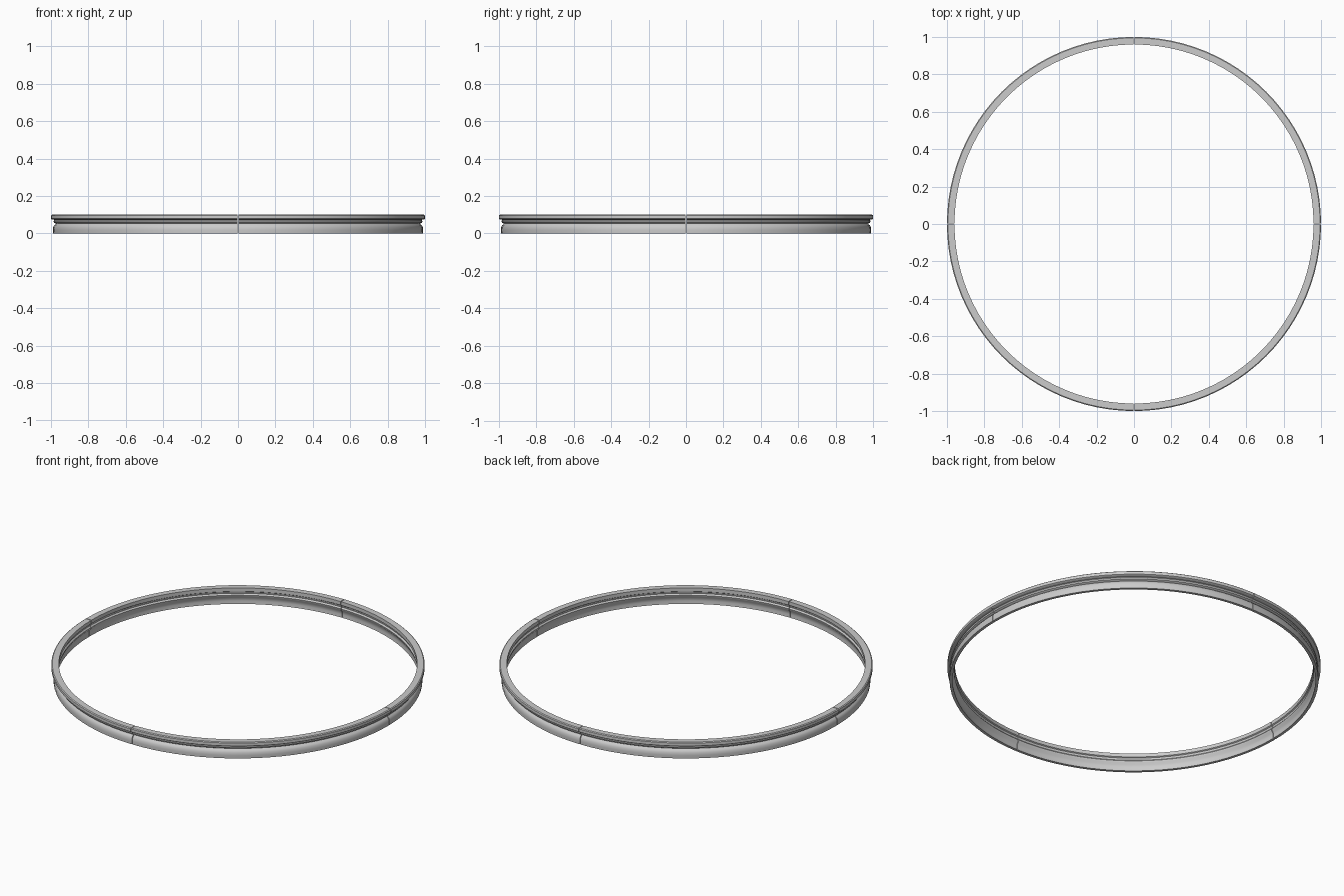
import bpy, bmesh, math

if "Cube" in bpy.data.objects:
    bpy.data.objects.remove(bpy.data.objects["Cube"])

# Ring cross-section (radius, height): flanged top, narrow waist, rounded lower bead
PROFILE = [
    (0.960, 0.100), (0.995, 0.100), (1.000, 0.096), (1.000, 0.079), (0.995, 0.075),
    (0.981, 0.073), (0.986, 0.066), (0.984, 0.058), (0.973, 0.052),
    (0.982, 0.044), (0.988, 0.034), (0.989, 0.018), (0.988, 0.000),
    (0.972, 0.000), (0.974, 0.018), (0.972, 0.036), (0.964, 0.046),
    (0.962, 0.056), (0.969, 0.064), (0.966, 0.075), (0.960, 0.079),
]
STEPS = 24
GAP = 0.002


def ring_quarter(name, start):
    bm = bmesh.new()
    rows = []
    for i in range(STEPS + 1):
        a = start + GAP + (math.pi / 2 - 2 * GAP) * i / STEPS
        rows.append([bm.verts.new((r * math.cos(a), r * math.sin(a), z)) for r, z in PROFILE])
    n = len(PROFILE)
    for r0, r1 in zip(rows, rows[1:]):
        for j in range(n):
            k = (j + 1) % n
            bm.faces.new((r0[j], r0[k], r1[k], r1[j]))
    # end caps at the narrow seams
    bm.faces.new(rows[0])
    bm.faces.new(rows[-1])
    bmesh.ops.recalc_face_normals(bm, faces=bm.faces)
    mesh = bpy.data.meshes.new(name)
    bm.to_mesh(mesh)
    bm.free()
    ob = bpy.data.objects.new(name, mesh)
    bpy.context.collection.objects.link(ob)
    bpy.ops.object.select_all(action='DESELECT')
    ob.select_set(True)
    bpy.context.view_layer.objects.active = ob
    bpy.ops.object.shade_smooth_by_angle(angle=math.radians(35))


# Four matching quarter rings
for q in range(4):
    ring_quarter(f"ring_quarter_{q + 1}", q * math.pi / 2)
